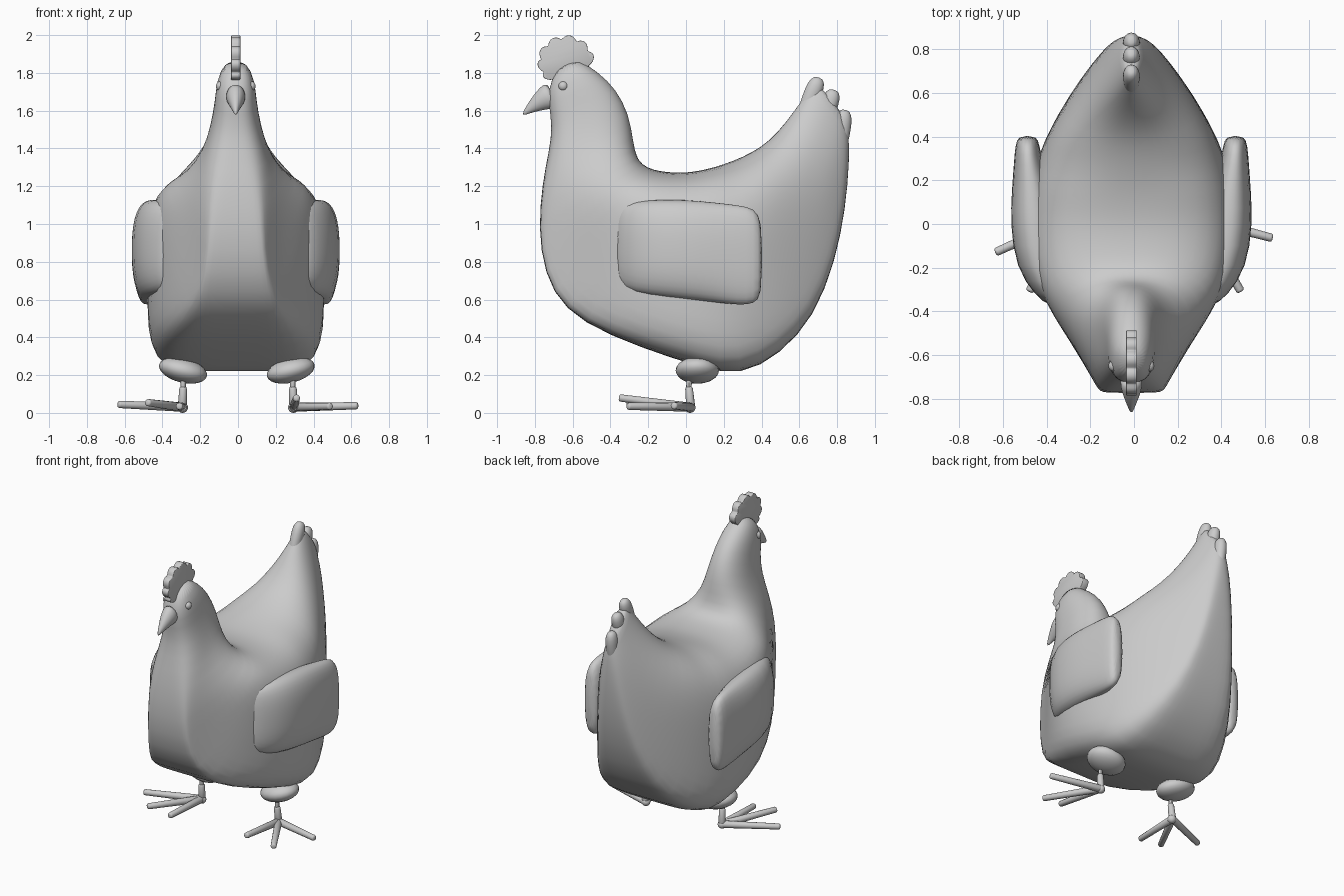
import bpy, bmesh
from math import sin, cos, pi, radians
from mathutils import Vector, Matrix

if "Cube" in bpy.data.objects:
    bpy.data.objects.remove(bpy.data.objects["Cube"])

CX = -0.012  # slight sideways offset of the body

# plan outline of the body: (y, half width)
PLAN = [(-.9, .12), (-.77, .145), (-.6, .24), (-.36, .40), (-.2, .485), (0, .515), (.2, .49),
        (.36, .425), (.6, .28), (.75, .17), (.83, .10), (.95, .06)]


def plan_width(y):
    for (y0, w0), (y1, w1) in zip(PLAN, PLAN[1:]):
        if y <= y1:
            return w0 + (w1 - w0) * (y - y0) / (y1 - y0)
    return PLAN[-1][1]


def finish(name, bm, subsurf=0):
    bmesh.ops.recalc_face_normals(bm, faces=bm.faces)
    for f in bm.faces:
        f.smooth = True
    me = bpy.data.meshes.new(name)
    bm.to_mesh(me)
    bm.free()
    ob = bpy.data.objects.new(name, me)
    bpy.context.collection.objects.link(ob)
    if subsurf:
        m = ob.modifiers.new("Subsurf", 'SUBSURF')
        m.levels = m.render_levels = subsurf
    return ob


def loft(name, sections, n=20, limit=None, boxy=0):
    """Skin rounded sections: x, inner (y, z), outer (y, z), half width, roundness.
    boxy squares off the outer half; limit(y) caps the half width."""
    bm = bmesh.new()
    rings = []
    for x, yi, zi, yo, zo, w, e in sections:
        a, b = Vector((x, yi, zi)), Vector((x, yo, zo))
        mid, half = (a + b) / 2, (a - b) / 2
        ring = []
        for i in range(n):
            t = 2 * pi * i / n
            c, s = cos(t), sin(t)
            p = e + (boxy * w if c < 0 else 0)
            k = (abs(c) ** p + abs(s) ** p) ** (-1 / p)
            co = mid + half * (c * k)
            dx = w * s * k
            if limit and abs(dx) > 1e-4:
                dx = (abs(dx) ** -9 + limit(co.y) ** -9) ** (-1 / 9) * (1 if dx > 0 else -1)
            ring.append(bm.verts.new(co + Vector((dx, 0, 0))))
        rings.append(ring)
    for r, q in zip(rings, rings[1:]):
        for i in range(n):
            bm.faces.new((r[i], r[(i + 1) % n], q[(i + 1) % n], q[i]))
    bm.faces.new(rings[0])
    bm.faces.new(rings[-1])
    return finish(name, bm, 1)


def ball(name, loc, scale, tilt=0):
    bm = bmesh.new()
    m = Matrix.Translation(loc) @ Matrix.Rotation(tilt, 4, 'Y') @ Matrix.Diagonal((*scale, 1))
    bmesh.ops.create_uvsphere(bm, u_segments=20, v_segments=12, radius=1, matrix=m)
    return finish(name, bm)


def rod(name, a, b, r1, r2):
    a, b = Vector(a), Vector(b)
    d = b - a
    bm = bmesh.new()
    m = Matrix.Translation((a + b) / 2) @ d.to_track_quat('Z', 'Y').to_matrix().to_4x4()
    bmesh.ops.create_cone(bm, cap_ends=True, segments=12, radius1=r1, radius2=r2,
                          depth=d.length, matrix=m)
    ob = finish(name, bm)
    bv = ob.modifiers.new("Bevel", 'BEVEL')
    bv.width, bv.segments = r2 * 0.5, 2
    return ob


# body: sections fan from the head, down the neck, round the belly, up to the tail
fan = [(-.575, 1.88, -.68, 1.835, .06), (-.46, 1.80, -.74, 1.70, .102),
       (-.37, 1.715, -.715, 1.58, .11), (-.30, 1.58, -.71, 1.46, .132),
       (-.28, 1.44, -.745, 1.30, .175), (-.26, 1.335, -.775, 1.10, .28),
       (-.20, 1.295, -.775, .86, .42), (-.14, 1.28, -.71, .63, .48),
       (-.07, 1.272, -.55, .475, .505), (0, 1.272, -.24, .345, .515),
       (.07, 1.282, .08, .24, .515), (.15, 1.30, .29, .195, .505),
       (.25, 1.335, .50, .31, .475), (.35, 1.38, .68, .51, .41),
       (.44, 1.44, .79, .80, .29), (.53, 1.54, .845, 1.08, .18),
       (.60, 1.64, .866, 1.34, .10), (.67, 1.73, .862, 1.48, .05), (.70, 1.75, .845, 1.57, .035)]
loft("body", [(CX, a, b, c, d, w, (2 + 1.8 * w) if a < .2 else (1.9 + w)) for a, b, c, d, w in fan],
     n=28, limit=plan_width, boxy=6)

# tail feather tips
feathers = [((.56, 1.42), (.705, 1.775)), ((.67, 1.38), (.785, 1.71)), ((.785, 1.22), (.84, 1.605))]
for i, (base, tip) in enumerate(feathers):
    b, t = Vector(base), Vector(tip)
    d = (t - b).normalized()
    p = Vector((d.y, -d.x))
    secs = []
    for s, k in ((0, .4), (.35, .7), (.7, 1), (.9, .95), (.98, .6), (1, .25)):
        c = b.lerp(t, s)
        u, v = c - p * .05 * k, c + p * .05 * k
        secs.append((CX, u.x, u.y, v.x, v.y, .042 * k, 2.2))
    loft(f"tail_feather_{i + 1}", secs, n=12)

# beak
loft("beak", [(CX, -.73, 1.76, -.67, 1.61, .055, 2), (CX, -.775, 1.725, -.71, 1.61, .052, 2),
              (CX, -.81, 1.68, -.77, 1.60, .036, 2), (CX, -.843, 1.63, -.82, 1.588, .019, 2),
              (CX, -.868, 1.584, -.858, 1.574, .005, 2)], n=14)

# comb: scalloped plate standing on the head
bm = bmesh.new()
outline = []
for i in range(61):
    u = i / 60
    ang = radians(20 + 185 * u)
    r = .105 + .07 * sin(pi * min(1, u * .9 + .12))
    r += .025 * abs(sin(pi * 7 * u)) ** .7 - .02 * max(0, u - .7) / .3
    outline.append(bm.verts.new((CX - .024, -.63 + r * cos(ang), 1.80 + r * sin(ang))))
outline.append(bm.verts.new((CX - .024, -.62, 1.74)))
face = bm.faces.new(outline)
ext = bmesh.ops.extrude_face_region(bm, geom=[face])
bmesh.ops.translate(bm, vec=(.048, 0, 0), verts=[g for g in ext["geom"] if isinstance(g, bmesh.types.BMVert)])
comb = finish("comb", bm)
bev = comb.modifiers.new("Bevel", 'BEVEL')
bev.width, bev.segments = .008, 2

# paired parts
toes = {-1: [(.635, -.13, .045), (.48, -.31, .055), (.31, -.31, .035)],
        1: [(.635, -.065, .038), (.49, -.31, .035), (.31, -.355, .08)]}
for side, tag in ((-1, "left"), (1, "right")):
    ball(f"eye_{tag}", (CX + side * .083, -.65, 1.73), (.022, .025, .025))

    # wing: rounded slab, front half sunk into the body
    wing = [(-.38, .31, .06, .70, 1.08), (-.33, .355, .085, .65, 1.11), (-.2, .42, .11, .62, 1.13),
            (0, .445, .11, .60, 1.13), (.15, .455, .093, .585, 1.115), (.28, .472, .066, .57, 1.10),
            (.36, .476, .056, .575, 1.085), (.405, .476, .042, .62, 1.02)]
    loft(f"wing_{tag}", [(CX + side * x, y, z1, y, z0, w, 2.7) for y, x, w, z0, z1 in wing])

    # thigh, leg and three spread toes
    ball(f"thigh_{tag}", (side * .285 + CX / 2, .06, .225), (.13, .115, .065), side * radians(-14))
    ankle = (side * .295, .025, .03)
    rod(f"shank_{tag}", (side * .29, .02, .22), (side * .29, .015, .12), .015, .015)
    rod(f"leg_{tag}", (side * .29, .015, .14), ankle, .02, .024)
    ball(f"heel_{tag}", (side * .293, .022, .028), (.028, .028, .028))
    for i, (x, y, z) in enumerate(toes[side]):
        rod(f"toe_{tag}_{i + 1}", ankle, (side * x, y, z), .024, .019)
